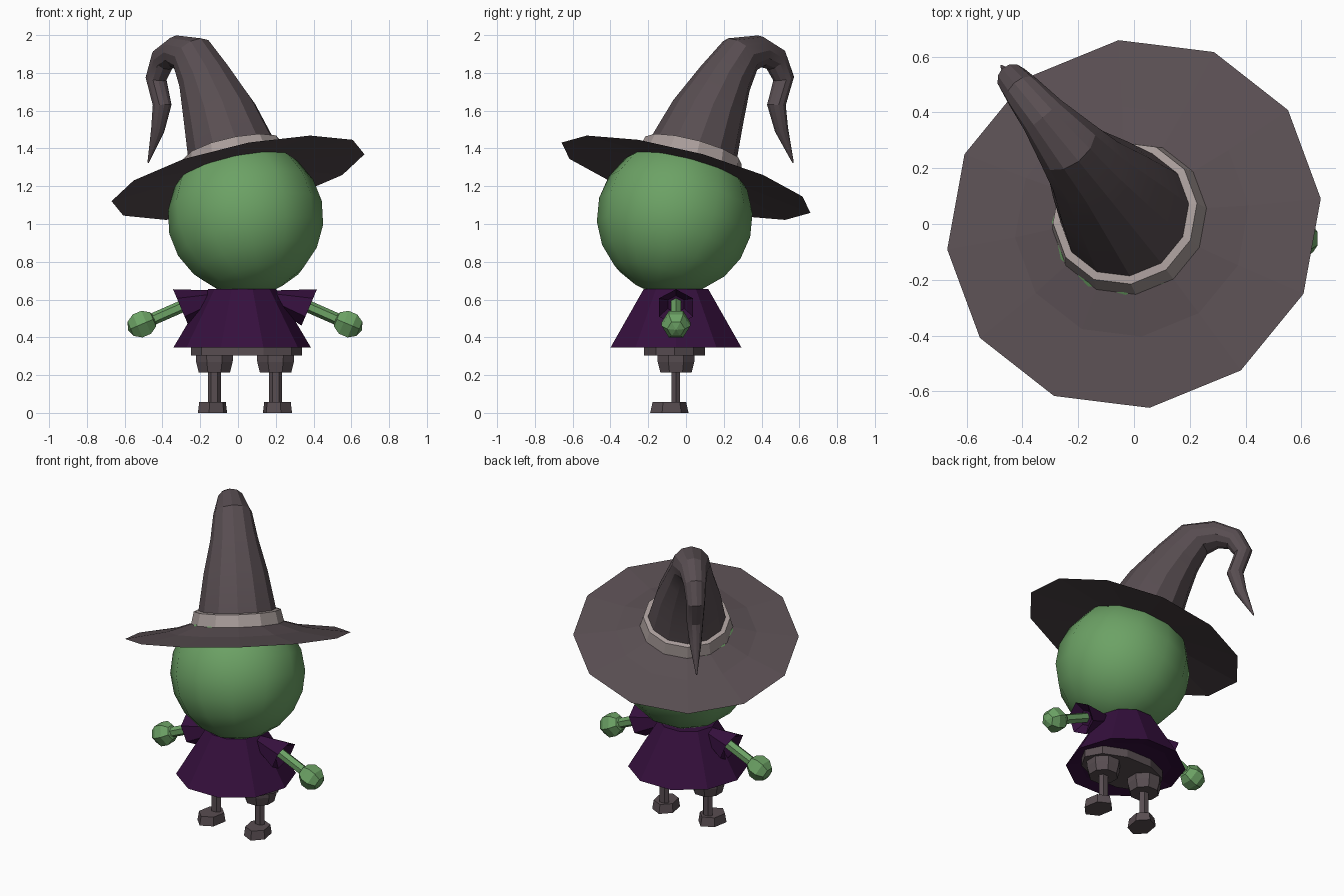
import bpy, bmesh, math
from mathutils import Vector, Matrix

if "Cube" in bpy.data.objects:
    bpy.data.objects.remove(bpy.data.objects["Cube"])


def material(name, rgb):
    m = bpy.data.materials.new(name)
    m.diffuse_color = (*rgb, 1)
    m.use_nodes = True
    m.node_tree.nodes["Principled BSDF"].inputs["Base Color"].default_value = m.diffuse_color
    return m


GREY = material("dark_grey_cloth", (0.098, 0.075, 0.083))
BAND = material("pale_band", (0.39, 0.33, 0.32))
GREEN = material("green_skin", (0.15, 0.36, 0.13))
PURPLE = material("purple_cloth", (0.036, 0.005, 0.047))
CX, CY = 0.037, -0.053          # centre of the body


def finish(name, bm, mat, smooth=None):
    bmesh.ops.recalc_face_normals(bm, faces=bm.faces)
    me = bpy.data.meshes.new(name)
    bm.to_mesh(me)
    bm.free()
    me.materials.append(mat)
    ob = bpy.data.objects.new(name, me)
    bpy.context.collection.objects.link(ob)
    if smooth:
        bpy.context.view_layer.objects.active = ob
        ob.select_set(True)
        bpy.ops.object.shade_smooth_by_angle(angle=math.radians(smooth))
        ob.select_set(False)
    return ob


def loft(name, rings, mat, smooth=None):
    """Skin a list of point rings and cap both ends."""
    bm = bmesh.new()
    vs = [[bm.verts.new(p) for p in ring] for ring in rings]
    n = len(vs[0])
    for a, b in zip(vs, vs[1:]):
        for i in range(n):
            j = (i + 1) % n
            bm.faces.new((a[i], a[j], b[j], b[i]))
    bm.faces.new(vs[0])
    bm.faces.new(vs[-1])
    return finish(name, bm, mat, smooth)


def ring(centre, e1, e2, r1, r2, n, start=0.0):
    out = []
    for i in range(n):
        a = math.radians(start) + math.tau * i / n
        out.append(Vector(centre) + e1 * (r1 * math.cos(a)) + e2 * (r2 * math.sin(a)))
    return out


X, Y, Z = Vector((1, 0, 0)), Vector((0, 1, 0)), Vector((0, 0, 1))

# ---- hat: everything bends in one vertical plane towards back left
AZ = math.radians(130)
U = Vector((math.cos(AZ), math.sin(AZ), 0))
W = Z.cross(U)
TILT, RIM_Z = 19, 1.245


def hat_ring(s, z, lean, r):
    a = math.radians(lean)
    e1 = U * math.cos(a) - Z * math.sin(a)
    return ring(U * s + Z * z, e1, W, r, r, 12, 26.3)


def axis_ring(r, h):
    t = math.radians(TILT)
    return hat_ring(h * math.sin(t), RIM_Z + h * math.cos(t), TILT, r)


loft("hat_brim", [axis_ring(r, h) for r, h in
                  [(0.30, 0.04), (0.687, 0), (0.43, 0.036), (0.28, 0.08)]], GREY)
loft("hat_band", [axis_ring(r, h) for r, h in
                  [(0.25, 0.065), (0.287, 0.065), (0.265, 0.155), (0.23, 0.16)]], BAND)
# (distance along bend, height, lean, radius)
crown = [(0.155, 1.60, 20, 0.195), (0.27, 1.77, 32, 0.145), (0.375, 1.893, 50, 0.118),
         (0.51, 1.914, 85, 0.085), (0.62, 1.87, 130, 0.068), (0.675, 1.77, 168, 0.057),
         (0.625, 1.63, 182, 0.051), (0.66, 1.50, 160, 0.037), (0.74, 1.325, 155, 0.004)]
loft("hat_crown", [axis_ring(0.25, 0.08), axis_ring(0.238, 0.15)]
     + [hat_ring(*c) for c in crown], GREY, 25)

# ---- head
bm = bmesh.new()
n_hat = Z * math.cos(math.radians(TILT)) + U * math.sin(math.radians(TILT))
bmesh.ops.create_uvsphere(bm, u_segments=12, v_segments=10, radius=0.413,
                          matrix=Matrix.Translation((0.04, -0.06, 1.035))
                          @ Z.rotation_difference(n_hat).to_matrix().to_4x4())
finish("head", bm, GREEN, 60)

# ---- robe and trousers
loft("robe", [ring((CX - 0.015, CY, z), X, Y, r, r, 10) for z, r in
              [(0.36, 0.28), (0.345, 0.365), (0.655, 0.18)]], PURPLE)
loft("trouser_top", [ring((CX + 0.008, CY - 0.007, z), X, Y, rx, ry, 10) for z, rx, ry in
                     [(0.305, 0.295, 0.17), (0.36, 0.295, 0.17)]], GREY)

# ---- arms and legs, both sides
for side, s in (("left", -1), ("right", 1)):
    d = Vector((s * 0.92, 0, -0.39))           # arm direction
    up = Vector((s * 0.39, 0, 0.92))
    P = lambda x, z: Vector((CX + s * x, CY, z))
    loft(side + "_sleeve", [ring(P(x, z), up, Y, r, r, 6) for x, z, r in
                            [(0.12, 0.62, 0.03), (0.34, 0.558, 0.105), (0.30, 0.575, 0.05)]], PURPLE)
    loft(side + "_arm", [ring(P(x, z), up, Y, 0.032, 0.032, 6) for x, z in
                         [(0.24, 0.605), (0.52, 0.482)]], GREEN)
    bm = bmesh.new()
    bmesh.ops.create_uvsphere(bm, u_segments=6, v_segments=5, radius=0.08,
                              matrix=Matrix.Translation(P(0.546, 0.47))
                              @ Z.rotation_difference(d).to_matrix().to_4x4())
    finish(side + "_hand", bm, GREEN)

    lx = CX + s * 0.162
    loft(side + "_trouser_leg", [ring((lx, CY, z), X, Y, r, r, 8, 22.5) for z, r in
                                 [(0.215, 0.09), (0.27, 0.105), (0.33, 0.108)]], GREY)
    loft(side + "_shin", [ring((lx, CY, z), X, Y, 0.035, 0.026, 6) for z in (0.04, 0.23)], GREY)
    # foot, turned slightly outwards
    t = math.radians(10 * s)
    ex, ey = Vector((math.cos(t), math.sin(t), 0)), Vector((-math.sin(t), math.cos(t), 0)) * -1
    loft(side + "_foot", [ring((lx + s * 0.01, CY - 0.035, z), ey, ex, ry, rx, 6) for z, rx, ry in
                          [(0, 0.08, 0.103), (0.058, 0.073, 0.09)]], GREY)
